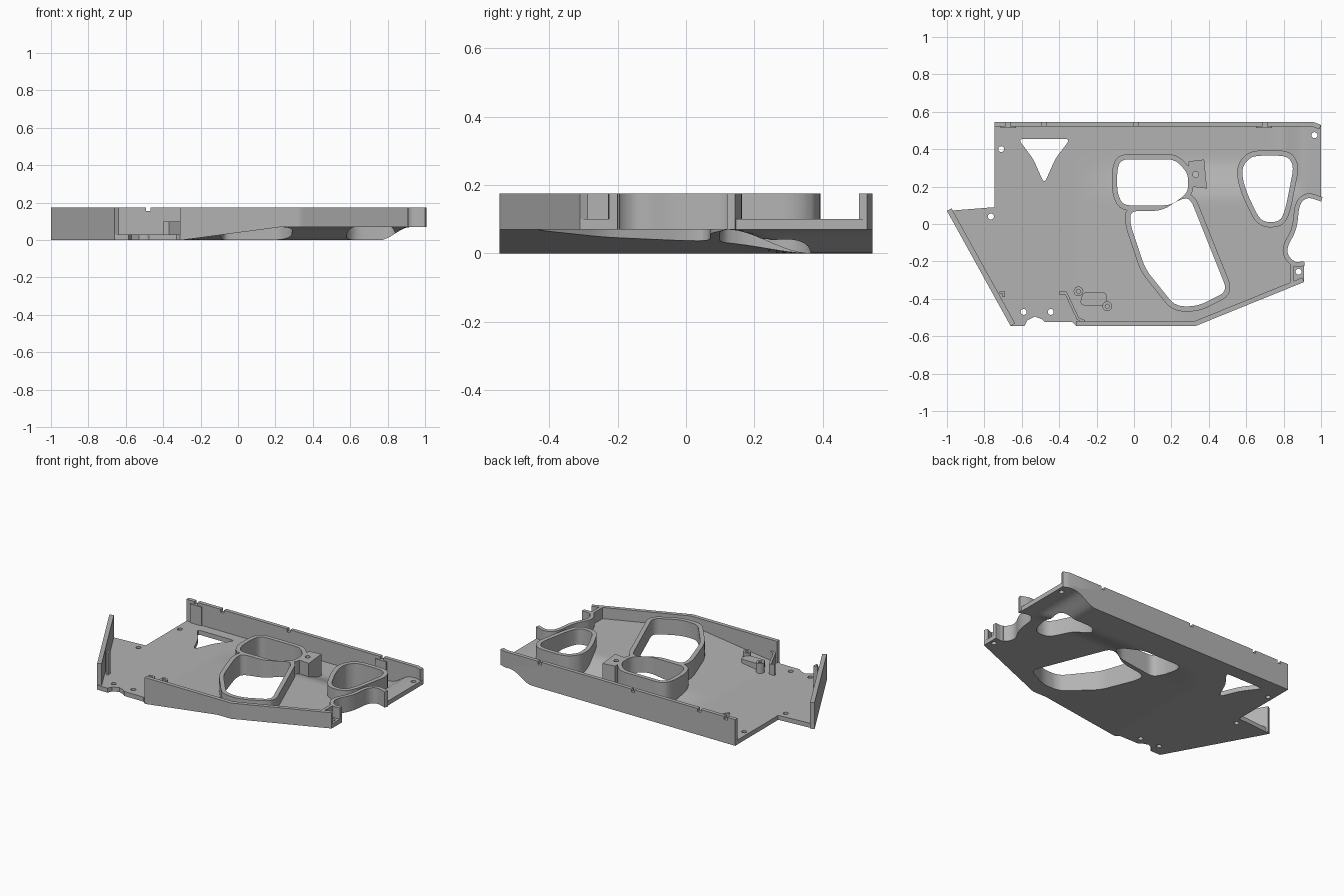
import bpy, bmesh, math
from mathutils import Vector

TOP, SKIN, STEP = 0.175, 0.03, 0.025

if "Cube" in bpy.data.objects:
    bpy.data.objects.remove(bpy.data.objects["Cube"])

grey = bpy.data.materials.new("plain grey")
grey.use_nodes = True
grey.diffuse_color = (0.45, 0.45, 0.45, 1)
grey.node_tree.nodes["Principled BSDF"].inputs["Base Color"].default_value = grey.diffuse_color


def ease(t):
    t = min(max(t, 0), 1)
    return t * t * (3 - 2 * t)


def underside(x, y):
    """Height of the lower skin: a flat pan, a front ramp and a raised right end."""
    ramp = min(max((x + 0.3) / 0.53, 0), 1)
    shoulder = 1 - ease((y - 0.12) / 0.24)
    end = ease((x - 0.76) / 0.16)
    return 0.07 * max(ramp * shoulder, end)


def rounded(pts, r, closed=True, n=5):
    """Replace corners with small quadratic arcs."""
    out, count = [], len(pts)
    for i, p in enumerate(pts):
        b = Vector(p)
        if not closed and i in (0, count - 1):
            out.append(b)
            continue
        a, c = Vector(pts[i - 1]), Vector(pts[(i + 1) % count])
        s = b + (a - b).normalized() * min(r, (a - b).length * 0.45)
        e = b + (c - b).normalized() * min(r, (c - b).length * 0.45)
        for k in range(n + 1):
            t = k / n
            out.append(s * (1 - t) ** 2 + b * 2 * t * (1 - t) + e * t * t)
    return out


def offset(pts, d, closed=True):
    """Shift a path to its left by d with mitred joints."""
    pts, out = [Vector(p) for p in pts], []
    n = len(pts)
    for i, p in enumerate(pts):
        before = (p - pts[i - 1]).normalized() if closed or i > 0 else None
        after = (pts[(i + 1) % n] - p).normalized() if closed or i < n - 1 else None
        before, after = before or after, after or before
        n1, n2 = Vector((-before.y, before.x)), Vector((-after.y, after.x))
        m = (n1 + n2).normalized()
        out.append(p + m * d / max(m.dot(n1), 0.4))
    return out


def strip(path, width):
    return [Vector(p) for p in path] + offset(path, width, False)[::-1]


def circle(x, y, r, n=16):
    return [Vector((x + r * math.cos(k * math.tau / n), y + r * math.sin(k * math.tau / n))) for k in range(n)]


def box(x1, x2, y1, y2):
    return [Vector(p) for p in ((x1, y1), (x2, y1), (x2, y2), (x1, y2))]


def make_object(name, bm):
    bmesh.ops.recalc_face_normals(bm, faces=bm.faces)
    mesh = bpy.data.meshes.new(name)
    bm.to_mesh(mesh)
    bm.free()
    obj = bpy.data.objects.new(name, mesh)
    bpy.context.collection.objects.link(obj)
    mesh.materials.append(grey)
    return obj


def prism(name, outlines, z1, z2):
    bm = bmesh.new()
    for pts in outlines:
        face = bm.faces.new([bm.verts.new((p[0], p[1], z1)) for p in pts])
        top = bmesh.ops.extrude_face_region(bm, geom=[face])["geom"]
        bmesh.ops.translate(bm, vec=(0, 0, z2 - z1), verts=[v for v in top if isinstance(v, bmesh.types.BMVert)])
    return make_object(name, bm)


def block(name, outline, top):
    """Gridded solid over the outline's bounds, shaped below by the underside."""
    xs, ys = [p[0] for p in outline], [p[1] for p in outline]
    i1, i2 = math.floor(min(xs) / STEP) - 1, math.ceil(max(xs) / STEP) + 1
    j1, j2 = math.floor(min(ys) / STEP) - 1, math.ceil(max(ys) / STEP) + 1
    bm = bmesh.new()
    grid = {(i, j): bm.verts.new((i * STEP, j * STEP, underside(i * STEP, j * STEP)))
            for i in range(i1, i2 + 1) for j in range(j1, j2 + 1)}
    for i in range(i1, i2):
        for j in range(j1, j2):
            bm.faces.new([grid[i, j], grid[i + 1, j], grid[i + 1, j + 1], grid[i, j + 1]])
    upper = bmesh.ops.extrude_face_region(bm, geom=bm.faces[:])["geom"]
    for v in upper:
        if isinstance(v, bmesh.types.BMVert):
            v.co.z = top if top else v.co.z + SKIN
    return make_object(name, bm)


def boolean(obj, outlines, operation, z1=-1, z2=1):
    cutter = prism("cutter", outlines, z1, z2)
    cutter.hide_render = True
    mod = obj.modifiers.new("cut", "BOOLEAN")
    mod.operation, mod.solver, mod.object = operation, "EXACT", cutter
    bpy.context.view_layer.objects.active = obj
    bpy.ops.object.modifier_apply(modifier=mod.name)
    bpy.data.objects.remove(cutter)


def part(name, outline, top=TOP, holes=()):
    obj = block(name, outline, top)
    boolean(obj, [outline], "INTERSECT")
    if holes:
        boolean(obj, holes, "DIFFERENCE")
    bpy.ops.object.select_all(action="DESELECT")
    obj.select_set(True)
    bpy.context.view_layer.objects.active = obj
    bpy.ops.object.shade_smooth_by_angle(angle=math.radians(30))
    return obj


# Plan outlines, all anticlockwise
right_edge = rounded([(0.91, -0.2), (0.85, -0.205), (0.81, -0.14), (0.87, -0.03), (0.885, 0.11),
                      (0.93, 0.145), (1, 0.12)], 0.05, False)
plan = [(-0.66, -0.545), (-0.585, -0.545), (-0.57, -0.515), (-0.53, -0.495), (-0.49, -0.51),
        (-0.475, -0.525), (-0.33, -0.525), (-0.31, -0.545), (0.33, -0.545), (0.91, -0.31)]
plan += right_edge + [(1, 0.53), (0.96, 0.545), (-0.745, 0.545), (-0.745, 0.09), (-1, 0.07)]

openings = {
    "upper_opening": rounded([(-0.09, 0.17), (-0.06, 0.1), (0.2, 0.1), (0.29, 0.17), (0.29, 0.27),
                              (0.22, 0.345), (-0.07, 0.345), (-0.09, 0.29)], 0.04),
    "grip_opening": rounded([(-0.02, 0.07), (-0.02, 0.0), (0.06, -0.24), (0.22, -0.44), (0.34, -0.44),
                             (0.5, -0.36), (0.3, 0.14), (0.24, 0.13), (0.15, 0.07)], 0.05),
    "right_opening": rounded([(0.58, 0.24), (0.61, 0.15), (0.68, 0.01), (0.78, 0.01), (0.81, 0.08),
                              (0.855, 0.31), (0.82, 0.365), (0.63, 0.365), (0.58, 0.31)], 0.05),
}
triangle = rounded([(-0.48, 0.215), (-0.42, 0.35), (-0.34, 0.455), (-0.62, 0.455), (-0.54, 0.35)], 0.03)
screws = [circle(x, y, 0.016) for x, y in
          ((-0.71, 0.4), (-0.765, 0.04), (-0.59, -0.47), (-0.445, -0.47), (0.965, 0.475), (0.88, -0.255))]

# Floor pan
part("floor", plan, None, list(openings.values()) + [triangle] + screws)

# Raised rims around the large openings
for name, inner in openings.items():
    others = [o for n, o in openings.items() if n != name]
    part(name + "_rim", offset(inner, -0.028), TOP, [inner] + others)

# Outer walls
back = part("back_wall", strip([(1, 0.53), (0.96, 0.545), (-0.745, 0.545)], 0.025))
boolean(back, [box(x - 0.012, x + 0.012, 0.5, 0.6) for x in (-0.675, -0.48, 0.01, 0.7)],
        "DIFFERENCE", TOP - 0.02, 1)
part("front_wall", strip([(-0.31, -0.545), (0.33, -0.545), (0.91, -0.31)], 0.026))
part("left_wall", strip([(-1, 0.07), (-0.66, -0.545)], 0.028))
part("left_wall_step", strip([(-0.72, -0.36), (-0.69, -0.36), (-0.69, -0.39)], -0.012))
part("right_wall", strip(right_edge, 0.025))
part("right_recess_back", box(0.835, 0.855, -0.32, -0.195))

# Pads inside the back wall
for name, x in (("left", -0.672), ("right", 0.695)):
    part(name + "_back_pad", box(x - 0.042, x + 0.042, 0.512, 0.523), TOP - 0.02)

# Square screw boss beside the upper opening
part("screw_boss", [Vector(p) for p in ((0.3, 0.2), (0.39, 0.19), (0.375, 0.345), (0.29, 0.335))],
     TOP, [circle(0.33, 0.265, 0.016), openings["upper_opening"], openings["grip_opening"]])

# Bent rib and small bracket near the front
part("bent_rib", strip([(-0.4, -0.362), (-0.36, -0.362), (-0.295, -0.5), (-0.26, -0.515)], -0.014), 0.1)
pins = [(-0.297, -0.36), (-0.143, -0.44)]
part("bracket", rounded([(-0.29, -0.435), (-0.15, -0.435), (-0.145, -0.365), (-0.275, -0.365)], 0.025),
     0.075)
for i, (x, y) in enumerate(pins):
    part("bracket_pin_%d" % (i + 1), circle(x, y, 0.026), 0.095, [circle(x, y, 0.011)])
